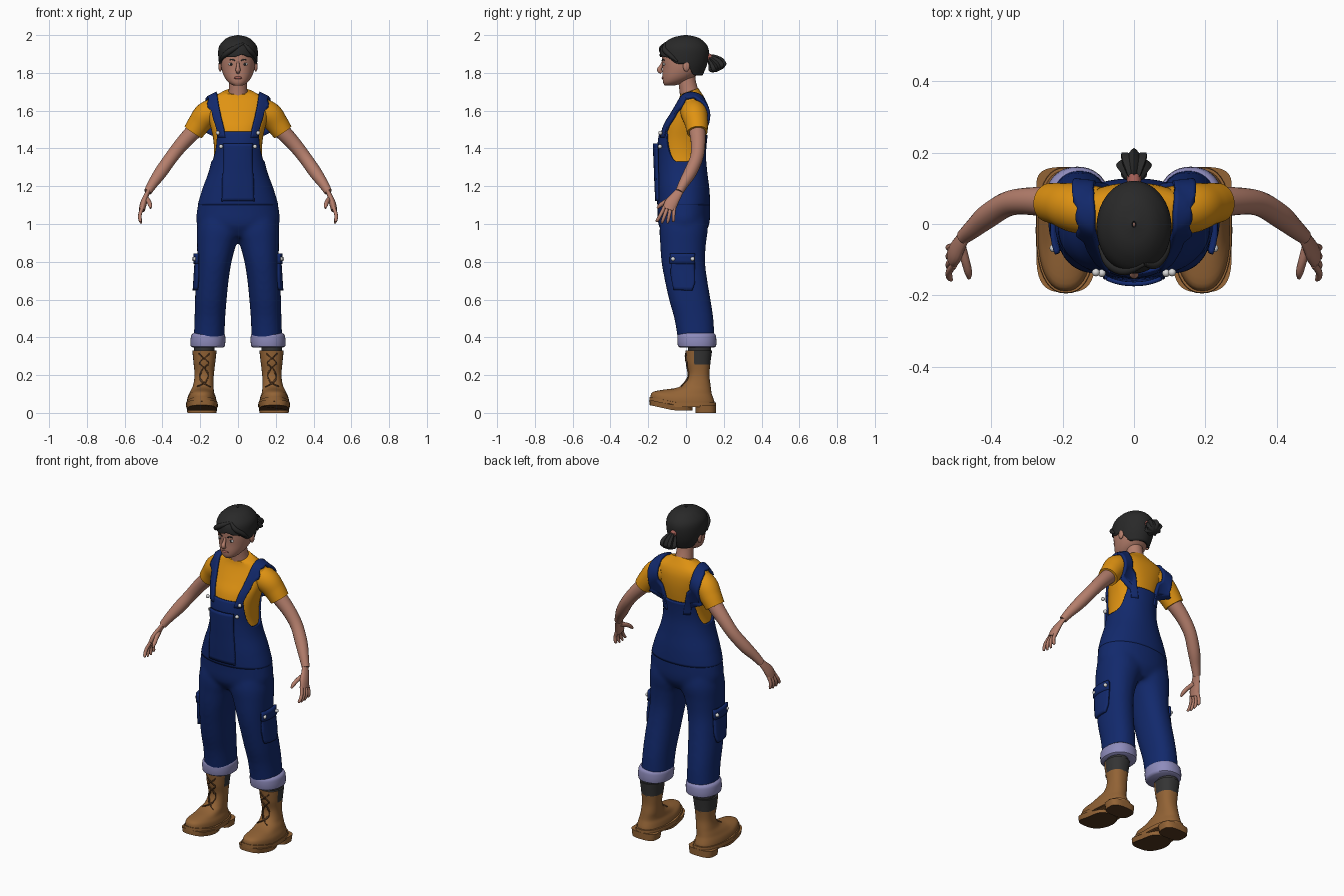
import bpy, bmesh, math
from mathutils import Vector
from mathutils.bvhtree import BVHTree

cube = bpy.data.objects.get("Cube")
if cube:
    bpy.data.objects.remove(cube, do_unlink=True)


def material(name, *rgb):
    m = bpy.data.materials.new(name)
    m.use_nodes = True
    m.diffuse_color = (*rgb, 1)
    m.node_tree.nodes["Principled BSDF"].inputs["Base Color"].default_value = (*rgb, 1)
    return m


skin = material("skin", .46, .21, .15)
hair = material("black hair", .022, .022, .022)
yellow = material("yellow cotton", .74, .29, .006)
denim = material("blue denim", .006, .022, .15)
lining = material("pale denim", .27, .26, .5)
leather = material("tan leather", .29, .125, .036)
dark_leather = material("dark leather", .09, .04, .015)
wool = material("dark wool", .035, .035, .035)
metal = material("pale metal", .7, .7, .7)
rose = material("rose", .36, .11, .09)


def smoothstep(a, b, v):
    t = min(max((v - a) / (b - a), 0), 1)
    return t * t * (3 - 2 * t)


def build(name, verts, faces, mat, mirror=False, thick=0, offset=0, closed=True):
    mesh = bpy.data.meshes.new(name)
    mesh.from_pydata([tuple(v) for v in verts], [], faces)
    mesh.materials.append(mat)
    if closed:
        bm = bmesh.new()
        bm.from_mesh(mesh)
        bmesh.ops.recalc_face_normals(bm, faces=bm.faces)
        bm.to_mesh(mesh)
        bm.free()
    ob = bpy.data.objects.new(name, mesh)
    bpy.context.collection.objects.link(ob)
    bpy.ops.object.select_all(action='DESELECT')
    bpy.context.view_layer.objects.active = ob
    ob.select_set(True)
    bpy.ops.object.shade_smooth_by_angle(angle=math.radians(45))
    if thick:
        s = ob.modifiers.new("thickness", 'SOLIDIFY')
        s.thickness, s.offset = thick, offset
    if mirror:
        ob.modifiers.new("mirror", 'MIRROR')
    return ob


def rings_to_faces(rows, n, caps=True):
    faces = [(r * n + i, r * n + (i + 1) % n, (r + 1) * n + (i + 1) % n, (r + 1) * n + i)
             for r in range(rows) for i in range(n)]
    if caps:
        faces += [tuple(reversed(range(n))), tuple(range(rows * n, rows * n + n))]
    return faces


def profile(tab, z):
    """Smoothly interpolate rows of (z, left, right, front, back)."""
    last = len(tab) - 1
    i = max([j for j in range(last) if tab[j][0] <= z], default=0)
    h = tab[i + 1][0] - tab[i][0]
    f = min(max((z - tab[i][0]) / h, 0), 1)

    def slope(j, k):
        a, b = tab[max(j - 1, 0)], tab[min(j + 1, last)]
        return (b[k] - a[k]) / (b[0] - a[0]) * h
    w = f * f * (3 - 2 * f)
    return [tab[i][k] * (1 - w) + tab[i + 1][k] * w + slope(i, k) * f * (1 - f) ** 2
            - slope(i + 1, k) * f * f * (1 - f) for k in range(1, 5)]


def loft(name, tab, mat, lo=None, hi=None, rows=20, n=40, grow=0, power=2, dome=False,
         caps=True, bend=None, **kw):
    lo = lo or (lambda c, s: tab[0][0])
    hi = hi or (lambda c, s: tab[-1][0])
    verts = []
    for r in range(rows + 1):
        u = math.sin(r / rows * math.pi / 2) if dome else r / rows
        for i in range(n):
            t = math.tau * i / n
            c, s = math.cos(t), math.sin(t)
            z = lo(c, s) * (1 - u) + hi(c, s) * u
            x0, x1, y0, y1 = profile(tab, z)
            ex = math.copysign(abs(c) ** (2 / power), c)
            ey = math.copysign(abs(s) ** (2 / power), s)
            x = (x0 + x1) / 2 + ((x1 - x0) / 2 + grow) * ex
            y = (y0 + y1) / 2 + ((y1 - y0) / 2 + grow) * ey
            verts.append((x, y, z + (bend(y) if bend else 0)))
    return build(name, verts, rings_to_faces(rows, n, caps), mat, closed=caps, **kw)


def spline(pts, steps):
    pts = [Vector(p) for p in pts]
    pts = [2 * pts[0] - pts[1]] + pts + [2 * pts[-1] - pts[-2]]
    out = []
    for a, b, c, d in zip(pts, pts[1:], pts[2:], pts[3:]):
        for k in range(steps):
            t = k / steps
            out.append(.5 * (2 * b + (c - a) * t + (2 * a - 5 * b + 4 * c - d) * t * t
                             + (3 * b - a - 3 * c + d) * t ** 3))
    return out + [pts[-2]]


def tube(name, pts, mat, n=16, flat=1, steps=5, mirror=True, lobes=0):
    """Sweep along (x, y, z, radius); flat thins the tube across its side."""
    path = spline(pts, steps)
    verts = []
    for i, p in enumerate(path):
        t = (path[min(i + 1, len(path) - 1)] - path[max(i - 1, 0)]).to_3d()
        t = Vector(t[:3]).normalized()
        v = (Vector((0, 1, 0)) - t * t.y).normalized()
        u = t.cross(v)
        for k in range(n):
            a = math.tau * k / n
            r = p[3] * (1 + (.15 * math.cos(lobes * a) if lobes else 0))
            verts.append(Vector(p[:3]) + u * math.cos(a) * r * flat + v * math.sin(a) * r)
    return build(name, verts, rings_to_faces(len(path) - 1, n), mat, mirror=mirror)


def surface(*obs):
    verts, polys = [], []
    for o in obs:
        base = len(verts)
        verts += [v.co.copy() for v in o.data.vertices]
        polys += [[base + i for i in p.vertices] for p in o.data.polygons]
    return BVHTree.FromPolygons(verts, polys)


def patch(name, grid, tree, mat, thick, lift=lambda p: 0, mirror=True):
    """Lay a grid of points onto a surface as a thin panel."""
    w = len(grid[0])
    verts = []
    for p in (Vector(q) for row in grid for q in row):
        co, no, _, _ = tree.find_nearest(p)
        verts.append(co + no * lift(p))
    faces = [(r * w + i, r * w + i + 1, (r + 1) * w + i + 1, (r + 1) * w + i)
             for r in range(len(grid) - 1) for i in range(w - 1)]
    return build(name, verts, faces, mat, mirror=mirror, thick=thick, closed=False)


def ball(name, at, size, mat, mirror=True):
    bm = bmesh.new()
    bmesh.ops.create_uvsphere(bm, u_segments=16, v_segments=10, radius=1)
    verts = [[a + b * c for a, b, c in zip(at, size, v.co)] for v in bm.verts]
    faces = [[v.index for v in f.verts] for f in bm.faces]
    bm.free()
    return build(name, verts, faces, mat, mirror=mirror)


def sym(rows):
    return [(z, -x, x, f, b) for z, x, f, b in rows]


# Torso: shirt and sleeves
body = sym([(.93, .14, -.1, .08), (.99, .208, -.138, .115), (1.08, .21, -.145, .122),
            (1.18, .184, -.148, .118), (1.28, .148, -.146, .106), (1.36, .132, -.145, .1),
            (1.44, .134, -.143, .105), (1.52, .15, -.124, .116), (1.58, .165, -.088, .12),
            (1.63, .172, -.058, .116), (1.665, .158, -.04, .104), (1.69, .105, -.034, .088),
            (1.72, .058, -.028, .068)])
shirt = loft("shirt", body, yellow, lo=lambda c, s: 1.2, hi=lambda c, s: 1.703 + .017 * s,
             rows=40, n=56, grow=-.004, power=2.2)
sleeve = tube("sleeve", [(.1, .035, 1.605, .07), (.165, .045, 1.578, .069), (.205, .055, 1.532, .061),
                         (.237, .06, 1.486, .055)], yellow, n=28)

# Overalls: pelvis and legs fused, bib shell above
leg_rows = [(.37, .072, .235, -.04, .152), (.5, .068, .23, -.062, .145), (.6, .06, .228, -.09, .13),
            (.7, .05, .222, -.112, .113), (.8, .034, .216, -.13, .101), (.9, .006, .217, -.137, .106),
            (.98, -.03, .217, -.14, .116), (1.08, -.03, .2, -.12, .1)]
leg = loft("overalls_trousers", leg_rows, denim, power=2.2)
other_leg = loft("other_leg", [(z, -b, -a, f, k) for z, a, b, f, k in leg_rows], denim, power=2.2)
pelvis = loft("pelvis", body, denim, hi=lambda c, s: 1.22, grow=.006, power=2.1)
leg_tree = surface(leg)
for o in (leg, other_leg, pelvis):
    o.select_set(True)
bpy.context.view_layer.objects.active = leg
bpy.ops.object.join()
fuse = leg.modifiers.new("fuse", 'REMESH')
fuse.mode, fuse.voxel_size, fuse.use_smooth_shade = 'VOXEL', .011, True
relax = leg.modifiers.new("relax", 'SMOOTH')
relax.factor, relax.iterations = .5, 8


def bib_top(c, s):
    top = 1.49 if s < 0 else 1.47
    return top - (top - 1.33) * smoothstep(.7, 1, abs(c)) ** .8


bib = loft("overalls_bib", body, denim, lo=lambda c, s: 1.1, hi=bib_top, rows=30, n=96,
           grow=.006, power=2.15, caps=False, thick=.01, offset=-1)
front = surface(bib)
patch("bib_pocket", [[(x / 100, -.2, 1.12 + .31 * r / 16) for x in range(-10, 11, 2)]
                     for r in range(17)], front, denim, .012,
      lift=lambda p: .004 + .014 * smoothstep(1.1, 1.43, p.z), mirror=False)

# Shoulder straps and cargo pockets
strap = spline([(.106, -.15, 1.46), (.118, -.12, 1.54), (.134, -.075, 1.61), (.143, -.02, 1.68),
                (.146, .04, 1.7), (.146, .11, 1.65), (.132, .14, 1.56), (.108, .13, 1.47),
                (.095, .13, 1.4)], 5)
patch("shoulder_strap", [[p + Vector((k * .0105, 0, 0)) for k in range(-3, 4)] for p in strap],
      surface(shirt, sleeve), denim, .018, lift=lambda p: .006)
patch("cargo_pocket", [[(.25, -.02 + y * .015 * (1 - .25 * smoothstep(.7, .65, .65 + r * .019)), .65 + r * .019)
                        for y in range(-5, 6)] for r in range(11)],
      leg_tree, denim, .014, lift=lambda p: .008)
patch("pocket_flap", [[(.25, -.02 + y * .016, .79 + r * .018) for y in range(-5, 6)]
                      for r in range(4)], leg_tree, denim, .014, lift=lambda p: .012)
for label, at in (("strap_button", (.107, -.136, 1.482)), ("bib_button", (.09, -.138, 1.41)),
                  ("pocket_button", (.226, -.068, .815)), ("rear_pocket_button", (.234, .035, .815))):
    ball(label, at, (.011, .011, .011), metal)

# Rolled trouser cuffs
loft("trouser_cuff", [(.345, .08, .238, -.03, .147), (.352, .07, .25, -.042, .159),
                      (.41, .068, .248, -.045, .158), (.422, .078, .236, -.035, .148)],
     lining, rows=10, power=2.2, mirror=True)

# Boots with padded heel collar, soles, heels and laces
def toe_spring(y):
    return max(0, -.06 - y) * .22


boot = loft("boot", [(.03, .112, .268, -.185, .15), (.06, .114, .27, -.188, .15),
                     (.085, .118, .266, -.176, .142), (.102, .125, .258, -.14, .136),
                     (.12, .128, .25, -.09, .133), (.145, .13, .238, -.02, .13),
                     (.2, .128, .23, .012, .124), (.27, .12, .236, .002, .13),
                     (.33, .113, .242, -.004, .138)],
            leather, rows=40, power=2.3, bend=toe_spring, mirror=True)
boot.data.materials.append(wool)
for f in boot.data.polygons:
    if f.center.z > .256 and f.center.y > .04:
        f.material_index = 1
loft("sock", [(.25, .128, .228, .012, .128), (.37, .122, .234, .01, .135)], wool, rows=3, mirror=True)
loft("boot_welt", [(.032, .106, .276, -.195, .16), (.056, .108, .274, -.193, .158)],
     leather, rows=2, power=2.4, bend=toe_spring, mirror=True)
for label, z, y0, y1 in (("boot_sole", .012, -.192, .035), ("boot_heel", 0, .05, .16)):
    tread = loft(label, [(z, .114, .268, y0, y1), (.04, .108, .274, y0, y1)], leather, rows=2,
                 power=3, bend=toe_spring, mirror=True)
    tread.data.materials.append(dark_leather)
    for f in tread.data.polygons:
        if f.normal.z < -.7:
            f.material_index = 1
boot_tree = surface(boot)
for k in range(3):
    for side in (-1, 1):
        lace = [(.18 + side * (q / 8 - .5) * .08, -.03, .15 + k * .055 + q / 8 * .05) for q in range(9)]
        patch("boot_lace", [[(x, y, z - .004), (x, y, z + .004)] for x, y, z in lace],
              boot_tree, dark_leather, .008, lift=lambda p: .002)

# Arms and hands
tube("arm", [(.17, .05, 1.56, .045), (.235, .06, 1.49, .043), (.3, .064, 1.42, .038),
             (.355, .056, 1.35, .035), (.41, .022, 1.272, .034), (.45, -.012, 1.215, .027),
             (.478, -.036, 1.17, .021)], skin, n=20)
tube("palm", [(.472, -.03, 1.18, .021), (.488, -.055, 1.145, .028), (.5, -.078, 1.11, .035),
              (.509, -.092, 1.075, .033)], skin, flat=.5)
for k in range(4):
    o = (k - 1.5) * .0175
    tube("finger", [(.505, -.088 + o, 1.09, .01), (.519, -.1 + 1.3 * o, 1.05, .0095),
                    (.518, -.108 + 1.6 * o, 1.022, .009),
                    (.512, -.113 + 1.7 * o, 1.0 + abs(o) * .5, .005)], skin, n=10)
tube("thumb", [(.485, -.065, 1.135, .014), (.472, -.108, 1.118, .012), (.465, -.135, 1.1, .011),
               (.463, -.152, 1.083, .005)], skin, n=10)

# Neck, head and face
tube("neck", [(0, .025, 1.66, .056), (0, .014, 1.71, .049), (0, .005, 1.76, .046), (0, 0, 1.82, .046)],
     skin, n=24, mirror=False)
head = loft("head", sym([(1.733, .022, -.112, -.06), (1.745, .045, -.12, -.02), (1.775, .07, -.124, .04),
                         (1.82, .087, -.124, .085), (1.87, .093, -.127, .1), (1.92, .09, -.126, .1),
                         (1.96, .068, -.098, .08), (1.98, .03, -.05, .03)]), skin, rows=30, power=2.1)
tube("nose", [(0, -.122, 1.86, .006), (0, -.132, 1.835, .009), (0, -.141, 1.815, .013),
              (0, -.128, 1.802, .009)], skin, mirror=False)
ball("lips", (0, -.122, 1.774), (.022, .007, .007), rose, mirror=False)
ball("ear", (.094, .002, 1.835), (.01, .018, .028), skin)
ball("eye_white", (.036, -.115, 1.846), (.015, .007, .0075), metal)
ball("iris", (.036, -.119, 1.846), (.0065, .0055, .0065), hair)
patch("eyebrow", [[(.016 + q * .008, -.13, 1.862 + .006 * math.sin(q * .6) + e) for e in (0, .006)]
                  for q in range(6)], surface(head), hair, .006)


# Hair cap, swept fringe and ponytail
def hairline(c, s):
    part = .014 * math.exp(-((c - .2) / .25) ** 2) if s < 0 else 0
    return 1.848 + (.035 + part) * smoothstep(.25, .75, -s) - .062 * smoothstep(.05, .6, s)


loft("hair", sym([(1.78, .078, -.11, .085), (1.84, .098, -.134, .11), (1.9, .105, -.139, .121),
                  (1.94, .1, -.13, .115), (1.97, .078, -.1, .09), (1.99, .048, -.06, .056),
                  (2, .006, -.01, .008)]), hair, lo=hairline, rows=28, n=64, dome=True,
     caps=False, thick=.014, offset=-1)
tube("fringe_long", [(.03, -.112, 1.955, .006), (-.025, -.13, 1.927, .014), (-.07, -.109, 1.895, .014),
                     (-.098, -.06, 1.862, .004)], hair, mirror=False)
tube("fringe_short", [(.03, -.112, 1.955, .006), (.06, -.113, 1.922, .013), (.087, -.08, 1.89, .012),
                      (.099, -.045, 1.86, .004)], hair, mirror=False)
tube("hair_tie", [(0, .108, 1.887, .02), (0, .134, 1.877, .02)], rose, mirror=False)
tube("ponytail", [(0, .12, 1.882, .016), (0, .14, 1.868, .029), (0, .16, 1.846, .042),
                  (0, .17, 1.825, .041), (0, .176, 1.812, .018)], hair, n=32, lobes=8, mirror=False)
